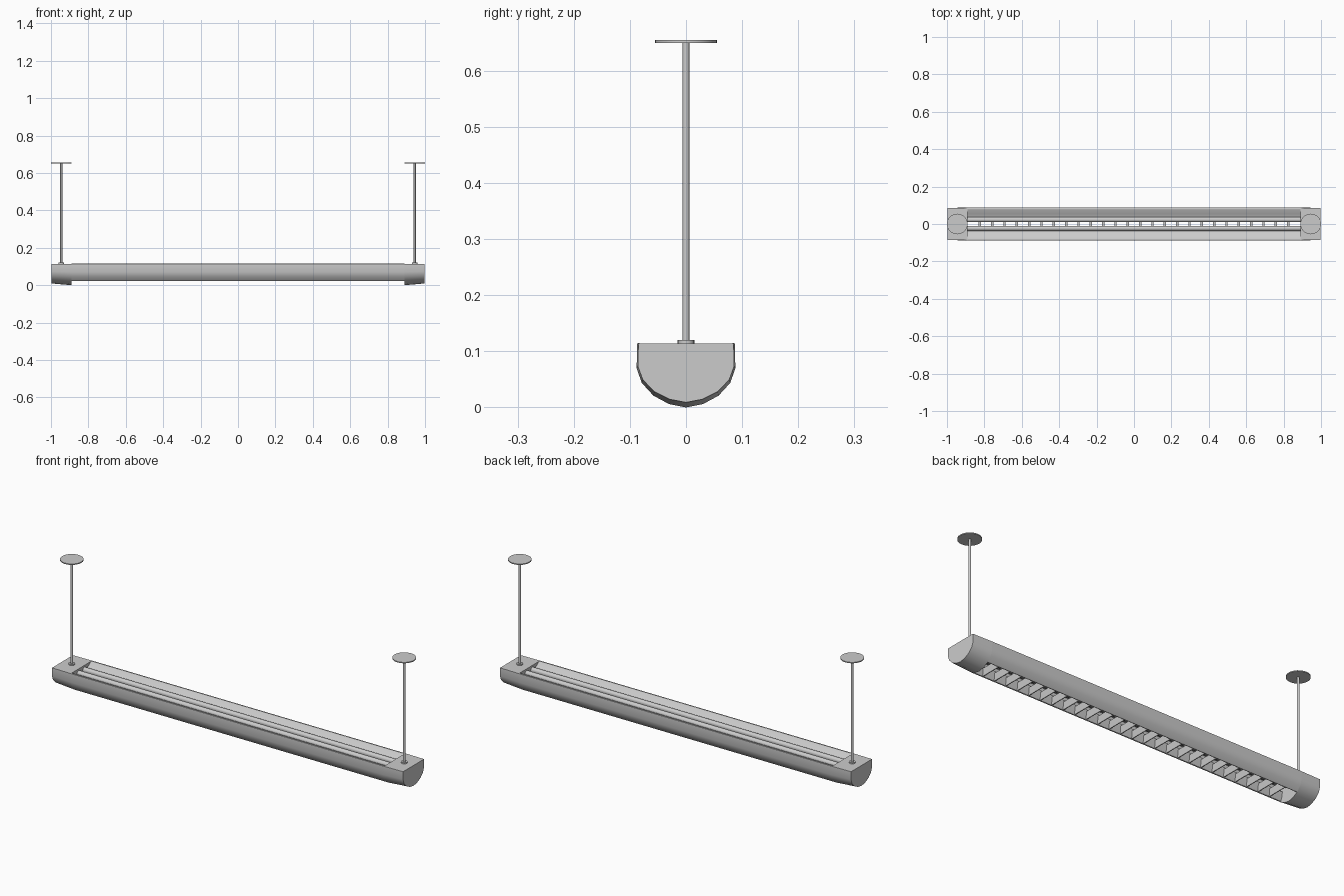
import bpy, bmesh, math

if "Cube" in bpy.data.objects:
    bpy.data.objects.remove(bpy.data.objects["Cube"])

TOP = 0.114
HALF = [(0.0, 0.0), (0.03, 0.006), (0.058, 0.021), (0.079, 0.044), (0.088, 0.07), (0.087, TOP)]


def loft(name, sections, smooth=True):
    """Join closed cross-sections, each given as (x, [(y, z), ...]), into a solid."""
    bm = bmesh.new()
    rings = [[bm.verts.new((x, y, z)) for y, z in pts] for x, pts in sections]
    for a, b in zip(rings, rings[1:]):
        n = len(a)
        for i in range(n):
            j = (i + 1) % n
            bm.faces.new((a[i], a[j], b[j], b[i]))
    bm.faces.new(rings[0])
    bm.faces.new(rings[-1])
    bmesh.ops.recalc_face_normals(bm, faces=bm.faces)
    me = bpy.data.meshes.new(name)
    bm.to_mesh(me)
    bm.free()
    ob = bpy.data.objects.new(name, me)
    bpy.context.collection.objects.link(ob)
    if smooth:
        smooth_edges(ob)
    return ob


def smooth_edges(ob):
    bpy.ops.object.select_all(action='DESELECT')
    ob.select_set(True)
    bpy.context.view_layer.objects.active = ob
    bpy.ops.object.shade_smooth_by_angle(angle=math.radians(35))


def cylinder(name, r, z0, z1, x, sides):
    bpy.ops.mesh.primitive_cylinder_add(vertices=sides, radius=r, depth=z1 - z0,
                                        location=(x, 0, (z0 + z1) / 2))
    bpy.context.object.name = name
    smooth_edges(bpy.context.object)


def strip(name, pts, s, t):
    """Thin bent sheet running the length of the body, on side s."""
    back = [(y - t, z + t * 0.3) for y, z in reversed(pts)]
    return loft(name, [(x, [(s * y, z) for y, z in pts + back]) for x in (-0.89, 0.89)])


outline = HALF + [(-y, z) for y, z in reversed(HALF[1:])]
inner_end = outline
outer_end = [(y * 0.975, TOP - (TOP - z) * 0.92) for y, z in outline]

for s, side in ((-1, "left"), (1, "right")):
    # Solid tapered end cap, with hanging rod, collar and ceiling plate
    loft(side + "_end_cap", [(s * 0.89, inner_end), (s * 0.998, outer_end)])
    x = s * 0.945
    cylinder(side + "_collar", 0.015, TOP - 0.002, 0.12, x, 16)
    cylinder(side + "_rod", 0.006, TOP, 0.652, x, 12)
    cylinder(side + "_ceiling_plate", 0.055, 0.65, 0.655, x, 32)

for s, side in ((-1, "front"), (1, "back")):
    # Curved outer shell, open along the bottom
    strip(side + "_shell", HALF[2:], s, 0.004)
    # Inner reflector sloping from the rim to the lamp
    strip(side + "_reflector", [(0.086, 0.113), (0.078, 0.112), (0.056, 0.096), (0.036, 0.09)], s, 0.002)
    # Side wall of the louver
    strip(side + "_louver_side", [(0.057, 0.022), (0.05, 0.04), (0.046, 0.066)], s, 0.003)
    # Lamp tube
    tube = [(s * 0.023 + 0.0135 * math.cos(a), 0.092 + 0.0135 * math.sin(a))
            for a in (2 * math.pi * i / 12 for i in range(12))]
    loft(side + "_lamp_tube", [(-0.89, tube), (0.89, tube)])

# Row of wedge-shaped cross blades
for i in range(1, 27):
    x = -0.89 + 1.78 * i / 27
    blade = [(-0.054, 0.022), (0.054, 0.022), (0.046, 0.058), (-0.046, 0.058)]
    low, high = 0.002, 0.006
    ob = loft("louver_blade_%02d" % i, [(x - 1, blade), (x + 1, blade)], False)
    for k, v in enumerate(ob.data.vertices):
        half = low if v.co.z < 0.04 else high
        v.co.x = x + (-half if k < 4 else half)
